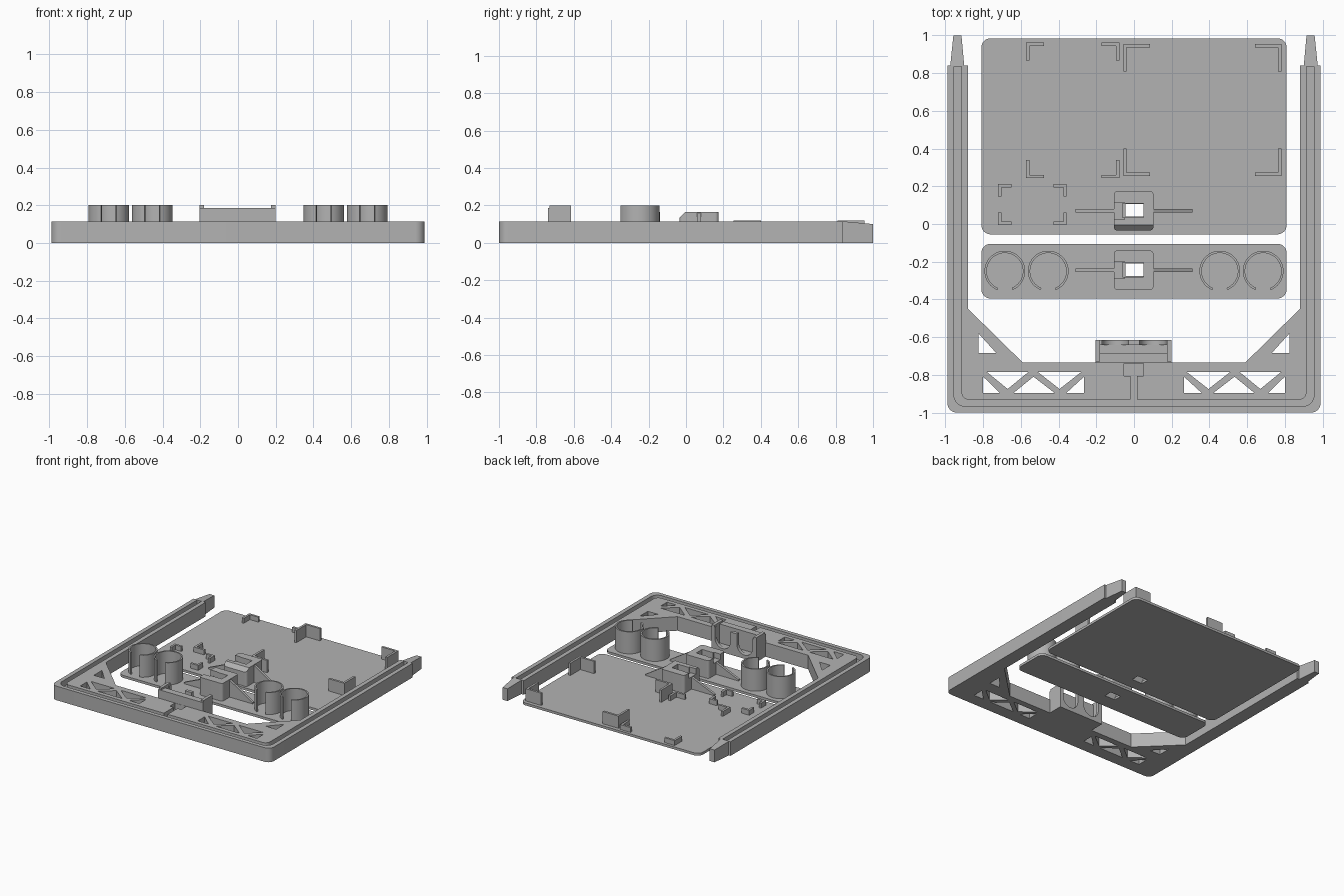
import bpy, bmesh, math

if "Cube" in bpy.data.objects:
    bpy.data.objects.remove(bpy.data.objects["Cube"])

grey = bpy.data.materials.new("grey plastic")
grey.diffuse_color = (0.45, 0.45, 0.45, 1)
grey.use_nodes = True
grey.node_tree.nodes["Principled BSDF"].inputs["Base Color"].default_value = grey.diffuse_color


def make(name, solids):
    """Object from prisms: each is (outline points, z bottom, z top)."""
    bm = bmesh.new()
    for pts, z0, z1 in solids:
        lo = [bm.verts.new((x, y, z0)) for x, y in pts]
        hi = [bm.verts.new((x, y, z1)) for x, y in pts]
        n = len(pts)
        bm.faces.new(lo)
        bm.faces.new(hi)
        for i in range(n):
            j = (i + 1) % n
            bm.faces.new((lo[i], lo[j], hi[j], hi[i]))
    bmesh.ops.recalc_face_normals(bm, faces=bm.faces)
    me = bpy.data.meshes.new(name)
    bm.to_mesh(me)
    bm.free()
    me.materials.append(grey)
    ob = bpy.data.objects.new(name, me)
    bpy.context.collection.objects.link(ob)
    return ob


def cut(ob, solids):
    tool = make("cutter", solids)
    mod = ob.modifiers.new("cut", 'BOOLEAN')
    mod.operation, mod.solver, mod.object = 'DIFFERENCE', 'EXACT', tool
    bpy.context.view_layer.objects.active = ob
    bpy.ops.object.modifier_apply(modifier=mod.name)
    bpy.data.objects.remove(tool)


def smooth(ob):
    bpy.ops.object.select_all(action='DESELECT')
    ob.select_set(True)
    bpy.context.view_layer.objects.active = ob
    bpy.ops.object.shade_smooth_by_angle(angle=math.radians(30))


def rect(x0, x1, y0, y1):
    return [(x0, y0), (x1, y0), (x1, y1), (x0, y1)]


def arc(cx, cy, r, a0, a1, n=8):
    return [(cx + r * math.cos(math.radians(a0 + (a1 - a0) * i / n)),
             cy + r * math.sin(math.radians(a0 + (a1 - a0) * i / n))) for i in range(n + 1)]


def rounded(x0, x1, y0, y1, r):
    return (arc(x0 + r, y0 + r, r, 180, 270) + arc(x1 - r, y0 + r, r, 270, 360)
            + arc(x1 - r, y1 - r, r, 0, 90) + arc(x0 + r, y1 - r, r, 90, 180))


def flip(pts):
    return [(-x, y) for x, y in pts]


def side_u(x, y, r, top):
    """Left half of a U outline, from the arm end down round the corner."""
    return [(-x, top)] + arc(-x + r, y + r, r, 180, 270)


H = 0.115

# U-shaped frame with chamfered inner corners
outer = side_u(0.99, -1.0, 0.05, 0.84)
inner = [(-0.59, -0.735), (-0.88, -0.45), (-0.88, 0.84)]
frame = make("frame", [(outer + flip(outer)[::-1] + flip(inner)[::-1] + inner, 0, H)])

# Triangular truss windows
tris = [[(-0.78, -0.785), (-0.56, -0.785), (-0.67, -0.875)],
        [(-0.80, -0.81), (-0.80, -0.897), (-0.71, -0.897)],
        [(-0.64, -0.897), (-0.42, -0.897), (-0.533, -0.81)],
        [(-0.51, -0.785), (-0.28, -0.785), (-0.395, -0.875)],
        [(-0.265, -0.81), (-0.265, -0.897), (-0.36, -0.897)],
        [(-0.825, -0.58), (-0.825, -0.685), (-0.73, -0.685)]]
cut(frame, [(t, -0.1, 0.3) for t in tris + [flip(t) for t in tris]])

# Wire groove round the frame and its centre branch
g_out = side_u(0.955, -0.967, 0.06, 0.9)
g_in = side_u(0.915, -0.932, 0.04, 0.9)
cut(frame, [(g_out + flip(g_out)[::-1] + flip(g_in) + g_in[::-1], 0.065, 0.3)])
cut(frame, [([(-0.018, -0.95), (0.016, -0.95), (0.016, -0.805), (0.05, -0.805),
              (0.05, -0.74), (-0.053, -0.74), (-0.053, -0.805), (-0.018, -0.805)], 0.065, 0.3)])
smooth(frame)

# Tapered connector tabs at the arm ends
for name, s in (("left_tab", -1), ("right_tab", 1)):
    tab = make(name, [([(s * 0.90, 0.835), (s * 0.975, 0.835), (s * 0.958, 1.0), (s * 0.915, 1.0)], 0, H)])
    for v in tab.data.vertices:
        if v.co.z > 0.1 and v.co.y > 0.9:
            v.co.z = 0.1

# Switch holder: front wall, floor, ends and a rear wall with two U cut-outs
make("holder_walls", [
    (rect(-0.205, 0.2, -0.738, -0.685), 0, 0.185),
    (rect(-0.205, 0.2, -0.686, -0.64), 0, 0.03),
    (rect(-0.205, -0.18, -0.73, -0.615), 0, 0.2),
    (rect(0.175, 0.2, -0.73, -0.615), 0, 0.2)])
back = [(-0.2, 0), (0.2, 0), (0.2, 0.185)]
for cx in (0.1, -0.1):
    back += [(cx + 0.07, 0.185)] + arc(cx, 0.1, 0.07, 360, 180, 12) + [(cx - 0.07, 0.185)]
back.append((-0.2, 0.185))
rear = make("holder_rear_wall", [(back, 0.615, 0.642)])
for v in rear.data.vertices:
    x, y, z = v.co
    v.co = (x, -z, y)
rear.data.update()
smooth(rear)

# Two base plates, each with a slot under its clip block
T = 0.02
for name, y0, y1, cy in (("large_plate", -0.055, 0.985, 0.07), ("small_plate", -0.395, -0.105, -0.245)):
    plate = make(name, [(rounded(-0.81, 0.81, y0, y1, 0.05), 0, T)])
    cut(plate, [(rect(-0.045, 0.05, cy - 0.03, cy + 0.035), -0.1, 0.1)])
    smooth(plate)

# Clip blocks with a through hole, side channel and sloping gussets
for name, cy in (("large_plate_clip", 0.07), ("small_plate_clip", -0.245)):
    block = make(name, [(rounded(-0.107, 0.103, cy - 0.105, cy + 0.105, 0.02), T, 0.165)])
    if cy > 0:
        # sloped front edge
        tool = make("cutter", [([(-0.06, 0.11), (0.01, 0.18), (-0.06, 0.18)], -0.2, 0.2)])
        for v in tool.data.vertices:
            x, y, z = v.co
            v.co = (z, x, y)
        tool.data.flip_normals()
        bm = bmesh.new()
        bm.from_mesh(tool.data)
        bmesh.ops.recalc_face_normals(bm, faces=bm.faces)
        bm.to_mesh(tool.data)
        bm.free()
        mod = block.modifiers.new("slope", 'BOOLEAN')
        mod.operation, mod.solver, mod.object = 'DIFFERENCE', 'EXACT', tool
        bpy.context.view_layer.objects.active = block
        bpy.ops.object.modifier_apply(modifier=mod.name)
        bpy.data.objects.remove(tool)
    cut(block, [(rect(-0.06, 0.05, cy - 0.035, cy + 0.04), -0.1, 0.3)])
    cut(block, [(rect(-0.12, -0.05, cy - 0.045, cy + 0.045), 0.12, 0.3)])
    smooth(block)
    for side, s in (("left", -1), ("right", 1)):
        gus = make(f"{name}_{side}_gusset", [(rect(*sorted((s * 0.1, s * 0.31)), cy - 0.01, cy + 0.01), T - 0.005, 0.16)])
        for v in gus.data.vertices:
            if v.co.z > 0.1:
                v.co.z = 0.03 if abs(v.co.x) > 0.2 else (0.16 if s > 0 else 0.12)

# Open ring cups on the small plate
for i, cx in enumerate((-0.685, -0.455, 0.455, 0.685)):
    ring = arc(cx, -0.25, 0.108, -68, 248, 40) + arc(cx, -0.25, 0.096, 248, -68, 40)
    smooth(make(f"ring_cup_{i + 1}", [(ring, T - 0.005, 0.2)]))


# Corner brackets: outer corner, arm directions and lengths
def bracket(x, y, sx, sy, lx, ly, t=0.018):
    return [(x, y), (x + sx * lx, y), (x + sx * lx, y + sy * t), (x + sx * t, y + sy * t),
            (x + sx * t, y + sy * ly), (x, y + sy * ly)]


def bracket_set(name, x0, x1, y0, y1, lx, ly, top):
    make(name, [(bracket(x, y, sx, sy, lx, ly), T - 0.005, top)
                for x, sx in ((x0, 1), (x1, -1)) for y, sy in ((y0, 1), (y1, -1))])


bracket_set("tall_brackets", -0.057, 0.783, 0.255, 0.955, 0.142, 0.145, 0.12)
bracket_set("low_brackets", -0.572, -0.078, 0.243, 0.963, 0.094, 0.097, 0.06)
bracket_set("small_brackets", -0.72, -0.357, -0.005, 0.212, 0.07, 0.065, 0.06)
